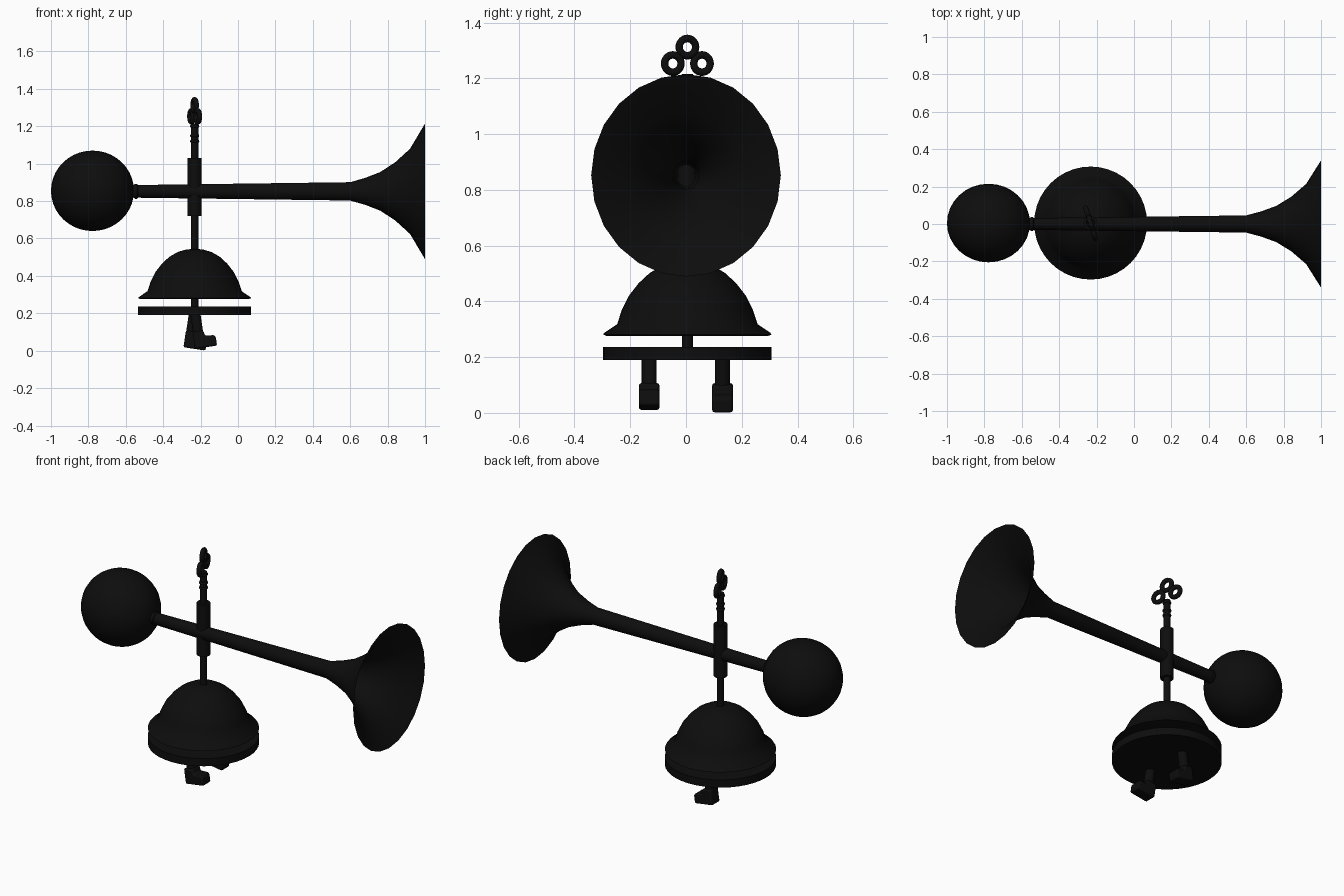
import bpy, bmesh, math
from mathutils import Matrix, Vector

if "Cube" in bpy.data.objects:
    bpy.data.objects.remove(bpy.data.objects["Cube"])

# Single black paint
black = bpy.data.materials.new("black_paint")
black.use_nodes = True
colour = (0.004, 0.004, 0.004, 1)
black.diffuse_color = colour
black.node_tree.nodes["Principled BSDF"].inputs["Base Color"].default_value = colour

AXIS_X, AXIS_Y = -0.232, 0.005
HORN_Z = 0.852
TO_X = Matrix.Rotation(math.pi / 2, 4, 'Y')


def finish(name, bm, matrix=Matrix(), angle=40):
    bm.transform(matrix)
    bmesh.ops.recalc_face_normals(bm, faces=bm.faces)
    mesh = bpy.data.meshes.new(name)
    bm.to_mesh(mesh)
    bm.free()
    obj = bpy.data.objects.new(name, mesh)
    bpy.context.collection.objects.link(obj)
    mesh.materials.append(black)
    bpy.ops.object.select_all(action='DESELECT')
    obj.select_set(True)
    bpy.context.view_layer.objects.active = obj
    bpy.ops.object.shade_smooth_by_angle(angle=math.radians(angle))
    return obj


def lathe(name, profile, matrix, sides=32):
    """Spin (radius, height) points around z, then place the result."""
    bm = bmesh.new()
    verts = [bm.verts.new((r, 0, h)) for r, h in profile]
    edges = [bm.edges.new(pair) for pair in zip(verts, verts[1:])]
    bmesh.ops.spin(bm, geom=verts + edges, cent=(0, 0, 0), axis=(0, 0, 1),
                   angle=math.tau, steps=sides)
    bmesh.ops.remove_doubles(bm, verts=bm.verts, dist=0.0001)
    return finish(name, bm, matrix)


def cylinder(name, radius, low, high, matrix, sides=20):
    return lathe(name, [(0, low), (radius, low), (radius, high), (0, high)], matrix, sides)


def ring(name, major, minor, matrix, sides=28, tube=12):
    bm = bmesh.new()
    circle = bmesh.ops.create_circle(bm, segments=tube, radius=minor, matrix=Matrix.Translation(
        (major, 0, 0)) @ Matrix.Rotation(math.pi / 2, 4, 'X'))
    bmesh.ops.spin(bm, geom=circle["verts"] + bm.edges[:], cent=(0, 0, 0), axis=(0, 0, 1),
                   angle=math.tau, steps=sides)
    bmesh.ops.remove_doubles(bm, verts=bm.verts, dist=0.0001)
    return finish(name, bm, matrix, 80)


stand = Matrix.Translation((AXIS_X, AXIS_Y, 0))

# Rubber bulb
bm = bmesh.new()
bmesh.ops.create_uvsphere(bm, u_segments=32, v_segments=20, radius=1)
finish("bulb", bm, Matrix.Translation((-0.778, AXIS_Y, 0.855))
       @ Matrix.Diagonal((0.222, 0.21, 0.215, 1)))

# Open horn, slightly narrower across y
horn = Matrix.Translation((0, 0, HORN_Z)) @ Matrix.Diagonal((1, 0.937, 1, 1)) @ TO_X
lathe("horn", [(0, -0.57), (0.034, -0.57), (0.034, -0.53), (0.049, 0.6), (0.072, 0.68),
               (0.103, 0.76), (0.155, 0.84), (0.228, 0.92), (0.363, 1.0)], horn, 24)
lathe("bulb_collar", [(0.02, -0.575), (0.04, -0.55), (0.04, -0.54), (0.034, -0.535)], horn, 20)

# Central rod and the sleeve that holds the horn
cylinder("rod", 0.02, 0.2, 1.215, stand)
cylinder("sleeve", 0.037, 0.72, 1.03, stand)

# Dome bell with a flared lip, and the base plate
lathe("bell", [(0, 0.545), (0.045, 0.541), (0.09, 0.528), (0.135, 0.502), (0.175, 0.465),
               (0.21, 0.42), (0.235, 0.37), (0.252, 0.318), (0.298, 0.287), (0.302, 0.281),
               (0.29, 0.276), (0, 0.276)], stand, 40)
cylinder("base_plate", 0.302, 0.19, 0.236, stand, 40)

# Wind-up key: two neck beads and a three-loop bow, turned on the rod
for i, z in enumerate((1.12, 1.15, 1.2)):
    ring(f"key_bead_{i + 1}", 0.016, 0.009, stand @ Matrix.Translation((0, 0, z)), 16, 8)
key = stand @ Matrix.Rotation(math.radians(18), 4, 'Z')
for name, y, z in (("key_loop_top", 0, 1.312), ("key_loop_left", -0.055, 1.253),
                   ("key_loop_right", 0.055, 1.253)):
    ring(name, 0.031, 0.0135, key @ Matrix.Translation((0, y, z)) @ TO_X)

# Walking legs, swung in opposite directions
SHOE = [(-0.029, 0), (0.09, 0), (0.09, 0.05), (0.078, 0.058), (0.034, 0.062),
        (0.029, 0.09), (-0.029, 0.09)]
for side, y, swing in (("right", -0.132, -8.5), ("left", 0.131, 8.5)):
    hip = Matrix.Translation((AXIS_X, y, 0.222)) @ Matrix.Rotation(math.radians(swing), 4, 'Y')
    cylinder(f"{side}_leg", 0.027, -0.17, -0.01, hip, 16)
    bm = bmesh.new()
    face = bm.faces.new([bm.verts.new((x, -0.037, z - 0.21)) for x, z in SHOE])
    extruded = bmesh.ops.extrude_face_region(bm, geom=[face])["geom"]
    bmesh.ops.translate(bm, vec=Vector((0, 0.074, 0)),
                        verts=[v for v in extruded if isinstance(v, bmesh.types.BMVert)])
    shoe = finish(f"{side}_foot", bm, hip)
    bevel = shoe.modifiers.new("rounded", 'BEVEL')
    bevel.width = 0.008
    bevel.segments = 2
